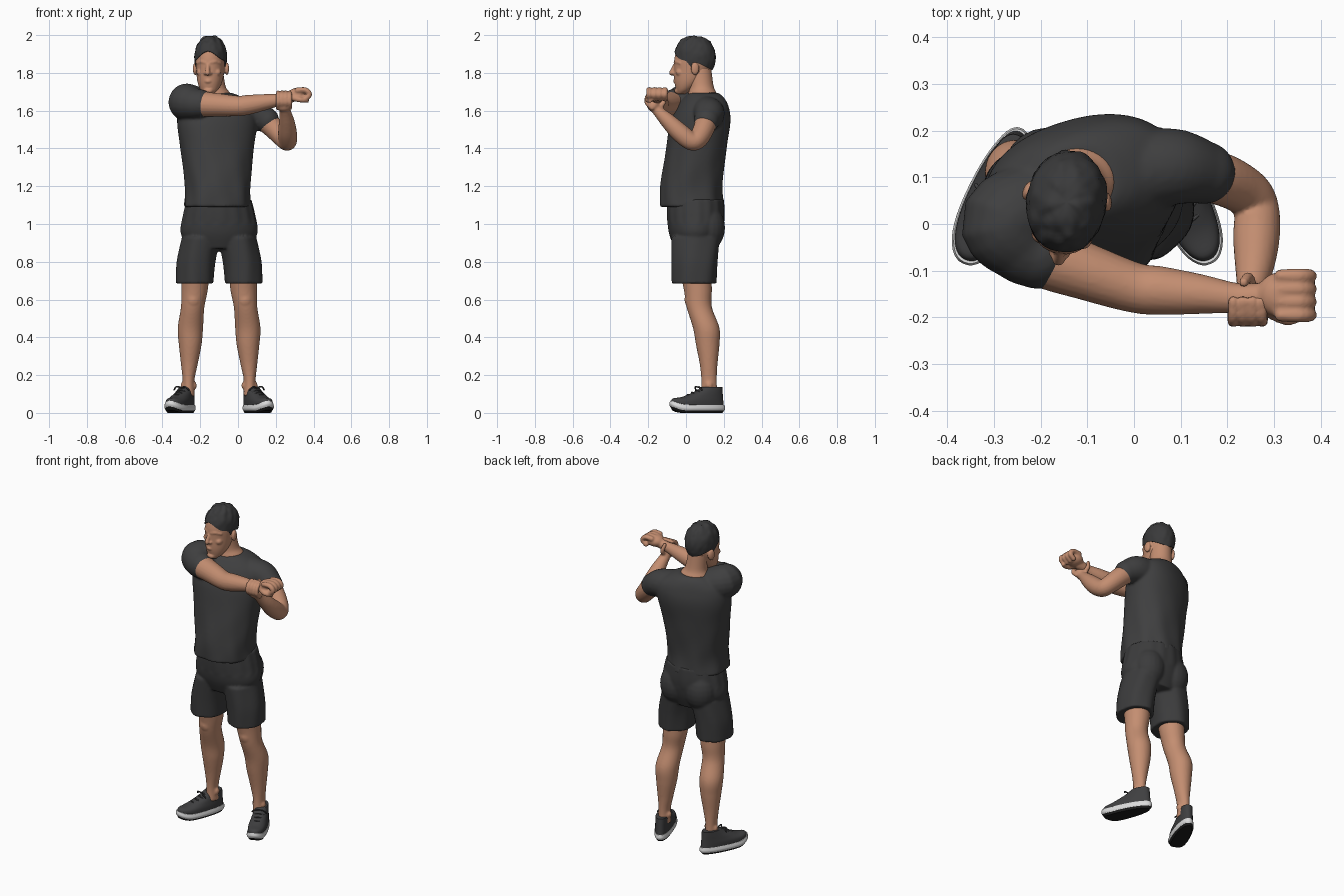
import bpy, bmesh, math
from mathutils import Vector, Matrix, noise

cube = bpy.data.objects.get("Cube")
if cube:
    bpy.data.objects.remove(cube)

MID = -0.10  # plane between the two legs


def material(name, rgb):
    m = bpy.data.materials.new(name)
    m.use_nodes = True
    m.diffuse_color = (*rgb, 1)
    bsdf = m.node_tree.nodes["Principled BSDF"]
    bsdf.inputs["Base Color"].default_value = (*rgb, 1)
    bsdf.inputs["Roughness"].default_value = 0.8
    return m


SKIN = material("skin", (0.55, 0.27, 0.165))
SHIRT = material("shirt grey", (0.05, 0.05, 0.051))
SHORTS = material("shorts grey", (0.044, 0.044, 0.045))
HAIR = material("hair dark", (0.042, 0.042, 0.043))
SHOE = material("shoe grey", (0.05, 0.05, 0.052))
SOLE = material("sole white", (0.72, 0.72, 0.72))
TREAD = material("tread black", (0.012, 0.012, 0.012))


def spline(pts, steps=6):
    """Smooth interpolation through tuples of any length."""
    out = []
    for i in range(len(pts) - 1):
        a, b, c, d = pts[max(i - 1, 0)], pts[i], pts[i + 1], pts[min(i + 2, len(pts) - 1)]
        for s in range(steps):
            t = s / steps
            out.append([0.5 * (2 * q + (r - p) * t + (2 * p - 5 * q + 4 * r - w) * t * t
                               + (3 * q - p - 3 * r + w) * t ** 3)
                        for p, q, r, w in zip(a, b, c, d)])
    return out + [list(pts[-1])]


def skin_rings(bm, rings):
    rows = [[bm.verts.new(p) for p in ring] for ring in rings]
    n = len(rows[0])
    for lo, hi in zip(rows, rows[1:]):
        for j in range(n):
            bm.faces.new((lo[j], lo[(j + 1) % n], hi[(j + 1) % n], hi[j]))
    bm.faces.new(rows[0][::-1])
    bm.faces.new(rows[-1])


def loft(bm, rows, n=40, power=1.0, fold=None, mirror=False):
    """Stack of ovals: centre x, y, z, half width, half depth, turn in degrees."""
    rings = []
    for x, y, z, rx, ry, turn in spline(rows):
        ring = []
        for j in range(n):
            a = math.tau * j / n
            c, s = math.cos(a), math.sin(a)
            k = 1 + (fold(a, z) if fold else 0)
            p = Vector((math.copysign(abs(c) ** power, c) * rx * k,
                        math.copysign(abs(s) ** power, s) * ry * k, 0))
            p = Matrix.Rotation(math.radians(turn), 3, 'Z') @ p + Vector((x, y, z))
            if mirror:
                p.x = 2 * MID - p.x
            ring.append(p)
        rings.append(ring)
    skin_rings(bm, rings)


def tube(bm, pts, n=20):
    """Round limb through points x, y, z, radius."""
    path = spline(pts)
    rings = []
    for i, p in enumerate(path):
        t = Vector(path[min(i + 1, len(path) - 1)][:3]) - Vector(path[max(i - 1, 0)][:3])
        q = t.to_track_quat('Z', 'Y')
        rings.append([Vector(p[:3]) + q @ Vector((math.cos(math.tau * j / n),
                      math.sin(math.tau * j / n), 0)) * p[3] for j in range(n)])
    skin_rings(bm, rings)
    for p in (path[0], path[-1]):
        ball(bm, p[:3], [p[3]] * 3)


def ball(bm, centre, size, turn=0):
    mat = (Matrix.Translation(centre) @ Matrix.Rotation(math.radians(turn), 4, 'Z')
           @ Matrix.Diagonal((*size, 1)))
    bmesh.ops.create_uvsphere(bm, u_segments=20, v_segments=12, radius=1, matrix=mat)


def finish(bm, name, mat, voxel=0, smooth=3):
    bmesh.ops.recalc_face_normals(bm, faces=bm.faces)
    me = bpy.data.meshes.new(name)
    bm.to_mesh(me)
    bm.free()
    me.materials.append(mat)
    ob = bpy.data.objects.new(name, me)
    bpy.context.collection.objects.link(ob)
    if voxel:  # fuse the overlapping volumes into one skin
        r = ob.modifiers.new("fuse", 'REMESH')
        r.mode, r.voxel_size, r.use_smooth_shade = 'VOXEL', voxel, True
        s = ob.modifiers.new("soften", 'SMOOTH')
        s.factor, s.iterations = 0.5, smooth
    bpy.ops.object.select_all(action='DESELECT')
    ob.select_set(True)
    bpy.context.view_layer.objects.active = ob
    bpy.ops.object.shade_smooth_by_angle(angle=math.radians(50))
    return ob


# Shirt: torso turned so the right shoulder comes forward, plus two sleeves
def drape(a, z):
    low = max(0, min(1, (1.5 - z) / 0.4))
    return low * (0.018 * math.sin(9 * a + 14 * z) + 0.012 * math.sin(5 * a - 22 * z))


bm = bmesh.new()
loft(bm, [(-.11, .03, 1.09, .178, .168, 8), (-.108, .03, 1.2, .172, .163, 10),
          (-.11, .055, 1.4, .195, .155, 14), (-.11, .075, 1.54, .215, .15, 17),
          (-.11, .087, 1.62, .2, .128, 17), (-.115, .095, 1.67, .14, .1, 15),
          (-.12, .095, 1.695, .085, .075, 10)], n=72, power=0.9, fold=drape)
tube(bm, [(-.19, .05, 1.62, .095), (-.272, .005, 1.645, .1), (-.235, -.045, 1.638, .085),
          (-.205, -.063, 1.637, .077)])
tube(bm, [(.02, .115, 1.585, .09), (.09, .122, 1.58, .082), (.15, .11, 1.55, .068)])
finish(bm, "shirt", SHIRT, 0.008, 5)

# Shorts
bm = bmesh.new()
loft(bm, [(MID, .05, .87, .15, .11, 0), (MID, .05, .95, .203, .14, 0),
          (MID, .052, 1.04, .192, .152, 0), (MID, .05, 1.13, .17, .15, 0)],
     n=72, fold=lambda a, z: 0.012 * math.sin(16 * a) * (z > 1))
for side in (False, True):
    loft(bm, [(-.23, .043, .685, .1, .117, 0), (-.222, .045, .8, .102, .122, 0),
              (-.195, .05, .93, .1, .13, 0)], n=60, mirror=side,
         fold=lambda a, z: 0.02 * math.sin(6 * a + 8 * z))
    ball(bm, (MID + (.085 if side else -.085), .115, .98), (.095, .092, .12))
finish(bm, "shorts", SHORTS, 0.008, 3)

# Legs
for name, side in (("right_leg", False), ("left_leg", True)):
    bm = bmesh.new()
    loft(bm, [(-.225, .05, .76, .075, .085, 0), (-.23, .063, .65, .07, .074, 0),
              (-.24, .07, .56, .062, .067, 0), (-.252, .107, .45, .067, .07, 0),
              (-.253, .115, .36, .06, .062, 0), (-.258, .12, .25, .043, .046, 0),
              (-.262, .122, .17, .031, .041, 0), (-.262, .122, .09, .033, .044, 0)],
         mirror=side)
    sx = -1 if side else 1
    ball(bm, (MID - sx * .137, .022, .6), (.038, .03, .045))
    for off in (-.032, .03):
        ball(bm, (MID - sx * (.162 + off), .122, .145), (.012, .018, .02))
    finish(bm, name, SKIN, 0.007, 3)

# Neck, flaring into the collar
bm = bmesh.new()
loft(bm, [(-.122, .09, 1.64, .1, .085, 10), (-.124, .088, 1.69, .084, .075, 10),
          (-.13, .082, 1.73, .064, .064, 0), (-.14, .07, 1.82, .06, .064, 0)])
finish(bm, "neck", SKIN)

# Head: skull and jaw with brow, nose, lips, cheeks and ears
FACE = -8
HEAD = Vector((-.146, .035, 0))


def on_head(x, y, z):
    return HEAD + Matrix.Rotation(math.radians(FACE), 3, 'Z') @ Vector((x, y, z))


bm = bmesh.new()
loft(bm, [(*on_head(0, y, z), rx, ry, FACE) for y, z, rx, ry in (
    (-.062, 1.688, .024, .02), (-.042, 1.712, .048, .046), (-.02, 1.755, .066, .077),
    (-.003, 1.82, .075, .095), (.004, 1.88, .078, .1), (.008, 1.94, .066, .085),
    (.01, 1.975, .035, .05))])
tube(bm, [(*on_head(0, -.09, 1.85), .009), (*on_head(0, -.105, 1.82), .011),
          (*on_head(0, -.112, 1.8), .014)], 12)
tube(bm, [(*on_head(-.022, -.083, 1.753), .006), (*on_head(0, -.095, 1.756), .01),
          (*on_head(.022, -.083, 1.753), .006)], 12)
ball(bm, on_head(0, -.08, 1.705), (.026, .018, .016), FACE)
for s in (-1, 1):
    ball(bm, on_head(s * .013, -.098, 1.797), (.01, .012, .009), FACE)
    ball(bm, on_head(s * .044, -.062, 1.803), (.022, .022, .02), FACE)
    tube(bm, [(*on_head(s * .012, -.09, 1.853), .01), (*on_head(s * .035, -.081, 1.859), .01),
              (*on_head(s * .058, -.058, 1.852), .009)], 12)
    ball(bm, on_head(s * .084, .025, 1.822), (.012, .022, .034), FACE + s * 15)
finish(bm, "head", SKIN, 0.005, 2)

# Hair: wavy dome whose lower edge drops towards the nape and sideburns
bm = bmesh.new()
rings = []
for i in range(15):
    ring = []
    for j in range(64):
        a = math.tau * j / 64
        back = math.sin(a)
        edge = 1.865 - .05 * max(0, back) + .05 * max(0, -back) ** 4
        edge -= .035 * math.exp(-((back + .08) / .16) ** 2)
        lat = math.asin((edge - 1.882) / .114)
        phi = lat + (math.pi / 2 - .02 - lat) * i / 14
        w = math.cos(phi) ** 0.85
        p = on_head(.086 * math.cos(a) * w, .012 + .111 * back * w, 1.882 + .114 * math.sin(phi))
        ring.append(p + Vector((0, 0, 1)) * .006 * noise.noise(p * 45) * (i > 1)
                    + (p - on_head(0, 0, 1.88)) * .05 * noise.noise(p * 40) * (i > 0))
    rings.append(ring)
inner = [on_head(0, 0, 1.88) * .15 + p * .85 for p in rings[0]]
skin_rings(bm, [inner] + rings)
finish(bm, "hair", HAIR)

# Right arm reaching across the chest, ending in a fist
bm = bmesh.new()
tube(bm, [(-.27, -.01, 1.638, .07), (-.2, -.065, 1.635, .068), (-.1, -.103, 1.63, .061),
          (0, -.136, 1.625, .054), (.06, -.143, 1.632, .052), (.14, -.15, 1.645, .043),
          (.22, -.158, 1.658, .032), (.28, -.155, 1.672, .03)])
ball(bm, (.315, -.152, 1.685), (.052, .05, .036))
for k in range(4):
    y = -.195 + k * .028
    tube(bm, [(.315, y, 1.708, .015), (.358, y, 1.708, .016), (.378, y, 1.685, .015),
              (.355, y, 1.662, .014)], 10)
tube(bm, [(.29, -.185, 1.668, .017), (.33, -.203, 1.658, .015), (.365, -.19, 1.653, .012)], 10)
finish(bm, "right_arm", SKIN, 0.006, 3)

# Left arm bent upward, hand gripping the other wrist
bm = bmesh.new()
tube(bm, [(.09, .115, 1.585, .058), (.175, .1, 1.52, .057), (.24, .068, 1.455, .052),
          (.262, .03, 1.438, .049), (.262, -.03, 1.482, .05), (.258, -.09, 1.54, .042),
          (.25, -.145, 1.595, .03), (.245, -.165, 1.62, .03)])
ball(bm, (.243, -.172, 1.628), (.042, .034, .035))
for k in range(4):
    x = .212 + k * .021
    tube(bm, [(x, -.18, 1.615, .013), (x, -.208, 1.645, .013), (x, -.2, 1.682, .012),
              (x, -.165, 1.697, .011)], 10)
tube(bm, [(.25, -.14, 1.62, .015), (.245, -.115, 1.65, .013), (.235, -.125, 1.685, .011)], 10)
finish(bm, "left_arm", SKIN, 0.006, 3)


# Shoes: tread, midsole and upper, toes turned outward
def place(bm, side, rocker=True):
    for v in bm.verts:
        v.co.x *= 1 + .12 * max(-1, min(1, -v.co.y / .12))
        if rocker:
            v.co.z += .022 * max(0, (-v.co.y - .07) / .085) ** 2
    s = 1 if side == "left" else -1
    bm.transform(Matrix.Translation((MID + s * .203, .06, 0))
                 @ Matrix.Rotation(math.radians(s * 23), 4, 'Z'))


for side in ("right", "left"):
    for part, mat, rows in (
        ("tread", TREAD, [(0, 0, 0, .043, .143, 0), (0, 0, .012, .05, .152, 0)]),
        ("sole", SOLE, [(0, 0, .012, .051, .153, 0), (0, 0, .024, .055, .158, 0),
                        (0, 0, .043, .051, .154, 0)]),
        ("shoe", SHOE, [(0, 0, .038, .05, .15, 0), (0, .006, .065, .05, .141, 0),
                        (0, .035, .088, .046, .11, 0), (0, .064, .112, .042, .079, 0),
                        (0, .085, .138, .038, .056, 0)])):
        bm = bmesh.new()
        loft(bm, rows, n=48, power=0.88)
        place(bm, side)
        finish(bm, f"{side}_{part}", mat)
    bm = bmesh.new()
    for k in range(4):
        y, z = -.055 + k * .024, .094 + k * .012
        tube(bm, [(-.028, y + .012, z - .008, .004), (0, y, z + .003, .004),
                  (.028, y + .012, z - .008, .004)], 8)
    for s in (-1, 1):
        tube(bm, [(0, .015, .134, .004), (s * .025, .0, .138, .004),
                  (s * .042, .008, .122, .004)], 8)
    place(bm, side, False)
    finish(bm, f"{side}_laces", SHOE)
